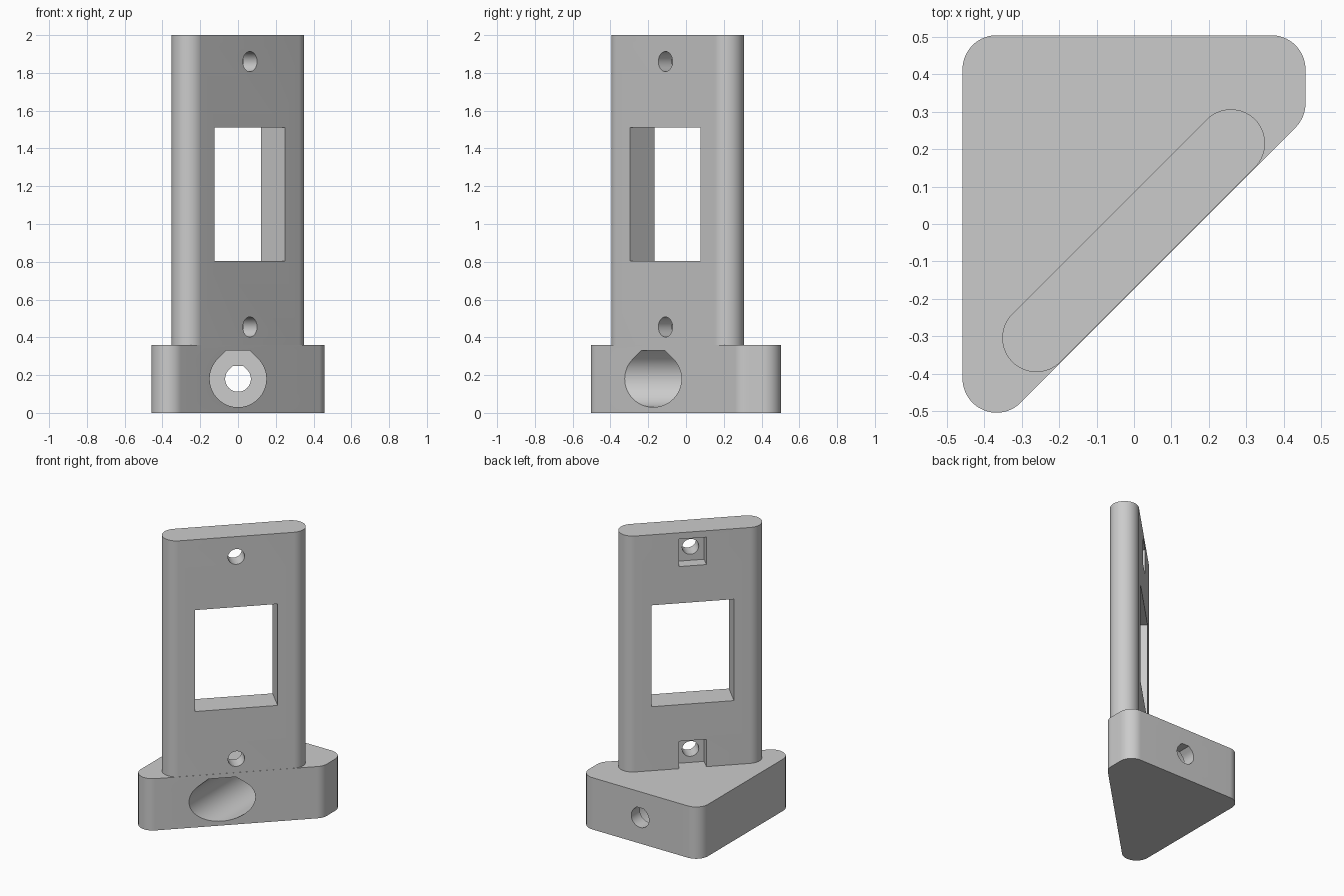
import bpy, bmesh
from math import sin, cos, pi, radians, sqrt
from mathutils import Vector

cube = bpy.data.objects.get("Cube")
if cube:
    bpy.data.objects.remove(cube, do_unlink=True)

grey = bpy.data.materials.new("plain_grey")
grey.use_nodes = True
grey.diffuse_color = (0.6, 0.6, 0.6, 1)
grey.node_tree.nodes["Principled BSDF"].inputs["Base Color"].default_value = (0.6, 0.6, 0.6, 1)

X, Y, Z = Vector((1, 0, 0)), Vector((0, 1, 0)), Vector((0, 0, 1))
ALONG = Vector((1, 1, 0)).normalized()      # runs along the slanted front
OUT = Vector((1, -1, 0)).normalized()       # points out of the slanted front
THICK = 0.182
CORNER = THICK / 2
MID = Vector((-0.001, -0.0445, 0))          # middle of the upright plate


def arc(cx, cy, r, start, end, steps=20):
    """Points on an arc, angles in degrees."""
    angles = [radians(start + (end - start) * i / steps) for i in range(steps + 1)]
    return [(cx + r * cos(a), cy + r * sin(a)) for a in angles]


def teardrop(r):
    """Round hole with a flattened 45 degree roof."""
    k = (sqrt(2) - 1) * r
    return arc(0, 0, r, 135, 405, 48) + [(k, r), (-k, r)]


def rect(w, h):
    return [(-w / 2, -h / 2), (w / 2, -h / 2), (w / 2, h / 2), (-w / 2, h / 2)]


def prism(name, outline, origin, u, v, extrude):
    """Extrude a flat outline drawn on axes u and v."""
    bm = bmesh.new()
    face = bm.faces.new([bm.verts.new(origin + u * a + v * b) for a, b in outline])
    moved = bmesh.ops.extrude_face_region(bm, geom=[face])["geom"]
    bmesh.ops.translate(bm, vec=extrude, verts=[e for e in moved if isinstance(e, bmesh.types.BMVert)])
    bmesh.ops.recalc_face_normals(bm, faces=bm.faces)
    mesh = bpy.data.meshes.new(name)
    bm.to_mesh(mesh)
    bm.free()
    mesh.materials.append(grey)
    obj = bpy.data.objects.new(name, mesh)
    bpy.context.collection.objects.link(obj)
    return obj


def activate(obj):
    bpy.ops.object.select_all(action='DESELECT')
    obj.select_set(True)
    bpy.context.view_layer.objects.active = obj


def cut(obj, cutters):
    """Subtract each cutter, then remove it."""
    activate(obj)
    for c in cutters:
        c.hide_render = True
        mod = obj.modifiers.new("cut", 'BOOLEAN')
        mod.operation, mod.solver, mod.object = 'DIFFERENCE', 'EXACT', c
        bpy.ops.object.modifier_apply(modifier=mod.name)
        bpy.data.objects.remove(c, do_unlink=True)
    bpy.ops.object.shade_smooth_by_angle(angle=radians(30))


# Base: triangular block with rounded corners
BASE_H = 0.36
cx, cy = 0.367, 0.413
outline = (arc(cx, 0.322, CORNER, -45, 0) + arc(cx, cy, CORNER, 0, 90)
           + arc(-cx, cy, CORNER, 90, 180) + arc(-cx, -cy, CORNER, 180, 315))
base = prism("base", outline, Vector((0, 0, 0)), X, Y, Z * BASE_H)

# Wide bore from the slanted front, narrow hole through the back wall
bore_z = Z * 0.18
cut(base, [
    prism("bore_cutter", teardrop(0.15), bore_z - Y, X, Z, Y * 1.41),
    prism("cable_hole_cutter", teardrop(0.068), bore_z, X, Z, Y),
])

# Upright: plate with fully rounded sides, flush with the slanted front
half = 0.3675 * Vector((1, 0, 0)).x
outline = arc(half, 0, CORNER, -90, 90, 32) + arc(-half, 0, CORNER, 90, 270, 32)
upright = prism("upright", outline, MID + Z * BASE_H, ALONG, -OUT, Z * (2 - BASE_H))

# Window, two screw holes and their square nut pockets on the rear face
window = prism("window_cutter", rect(0.528, 0.705), MID + Z * 1.1575 - OUT, ALONG, Z, OUT * 2)
cutters = [window]
for z in (0.455, 1.86):
    at = MID + Z * z
    cutters.append(prism("screw_cutter", arc(0, 0, 0.053, 0, 352.5, 47), at - OUT, ALONG, Z, OUT * 2))
    cutters.append(prism("nut_cutter", rect(0.175, 0.19), at - OUT * (CORNER - 0.08), ALONG, Z, -OUT))
cut(upright, cutters)
